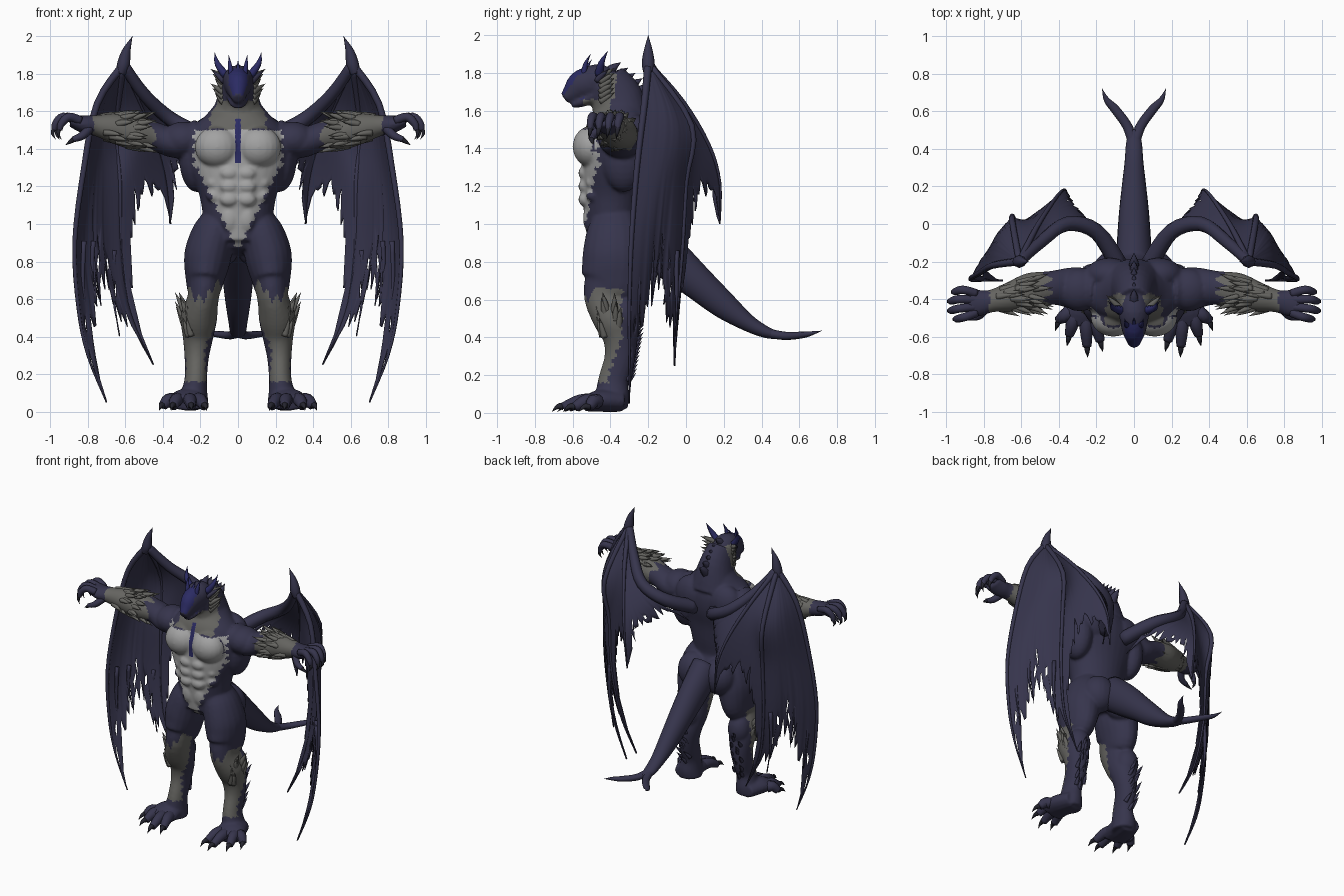
import bpy, bmesh, math, random
from mathutils import Vector

cube = bpy.data.objects.get("Cube")
if cube:
    bpy.data.objects.remove(cube, do_unlink=True)
random.seed(4)
X, Y = Vector((1, 0, 0)), Vector((0, 1, 0))


def material(name, r, g, b):
    m = bpy.data.materials.new(name)
    m.use_nodes = True
    m.diffuse_color = (r, g, b, 1)
    m.node_tree.nodes["Principled BSDF"].inputs["Base Color"].default_value = (r, g, b, 1)
    return m


navy = material("navy hide", .037, .035, .073)
grey = material("grey fur", .13, .128, .118)
pale = material("pale belly", .36, .36, .36)
blue = material("deep blue", .024, .024, .125)
dark = material("dark claw", .018, .018, .028)


def spline(pts, n):
    """Smooth path through points of any dimension."""
    out, last = [], len(pts) - 1
    for i in range(last):
        a, b, c, d = pts[max(i - 1, 0)], pts[i], pts[i + 1], pts[min(i + 2, last)]
        for k in range(n):
            t = k / n
            out.append([q + t * (r - p) / 2 + t * t * (p - 2.5 * q + 2 * r - s / 2)
                        + t ** 3 * (1.5 * (q - r) + (s - p) / 2)
                        for p, q, r, s in zip(a, b, c, d)])
    out.append(list(pts[last]))
    return out


def tube(bm, pts, ref, sides=12, n=4):
    """Elliptical tube; each point is x, y, z and two radii."""
    rows, rings = spline(pts, n), []
    for i, row in enumerate(rows):
        t = Vector(rows[min(i + 1, len(rows) - 1)][:3]) - Vector(rows[max(i - 1, 0)][:3])
        side = ref.cross(t).normalized()
        up = t.cross(side).normalized()
        ring = []
        for k in range(sides):
            a = math.tau * k / sides
            ring.append(bm.verts.new(Vector(row[:3]) + side * math.cos(a) * max(row[3], .001)
                                     + up * math.sin(a) * max(row[4], .001)))
        rings.append(ring)
    for a, b in zip(rings, rings[1:]):
        for k in range(sides):
            j = (k + 1) % sides
            bm.faces.new((a[k], a[j], b[j], b[k]))
    bm.faces.new(rings[0])
    bm.faces.new(rings[-1])


def spike(bm, base, tip, r, lift=(0, 0, 0)):
    base, tip = Vector(base), Vector(tip)
    mid = (base + tip) / 2 + Vector(lift)
    d = (tip - base).normalized()
    tube(bm, [(*base, r, r), (*mid, r * .65, r * .65), (*tip, 0, 0)],
         X if abs(d.x) < .7 else Y, 6, 3)


def ball(bm, centre, radii):
    made = bmesh.ops.create_uvsphere(bm, u_segments=20, v_segments=14, radius=1)["verts"]
    bmesh.ops.scale(bm, vec=radii, verts=made)
    bmesh.ops.translate(bm, vec=centre, verts=made)


def finish(name, bm, mat):
    bmesh.ops.recalc_face_normals(bm, faces=bm.faces)
    me = bpy.data.meshes.new(name)
    bm.to_mesh(me)
    bm.free()
    me.materials.append(mat)
    me.shade_smooth()
    ob = bpy.data.objects.new(name, me)
    bpy.context.collection.objects.link(ob)
    ob.modifiers.new("Mirror", 'MIRROR').use_mirror_merge = False
    return ob


# Body: overlapping muscle forms, fused into one skin
bm = bmesh.new()
tube(bm, [(0, -.38, .85, .08, .1), (0, -.37, .92, .18, .15), (0, -.39, 1.02, .185, .145),
          (0, -.39, 1.15, .205, .16), (0, -.385, 1.28, .255, .17), (0, -.37, 1.4, .28, .18),
          (0, -.36, 1.5, .25, .17), (0, -.35, 1.58, .17, .14), (0, -.35, 1.64, .12, .12)], Y, 32)
tube(bm, [(0, -.33, 1.5, .17, .15), (0, -.365, 1.66, .115, .14), (0, -.43, 1.76, .09, .115)], Y, 24)
ball(bm, (0, -.47, 1.76), (.082, .11, .085))
tube(bm, [(0, -.45, 1.76, .09, .082), (0, -.55, 1.735, .083, .068),
          (0, -.61, 1.69, .052, .045), (0, -.645, 1.665, .028, .028)], X, 20)
tube(bm, [(0, -.47, 1.69, .05, .068), (0, -.56, 1.645, .028, .048), (0, -.605, 1.63, .015, .028)], X)
ball(bm, (.11, -.5, 1.41), (.12, .1, .11))
for z in (1.27, 1.2, 1.13):
    ball(bm, (.047, -.535, z), (.05, .035, .037))
    ball(bm, (.125, -.49, z + .02), (.045, .04, .035))
ball(bm, (.045, -.51, 1.03), (.05, .035, .075))
ball(bm, (.22, -.33, 1.35), (.093, .12, .18))
ball(bm, (.13, -.27, 1.45), (.13, .09, .13))
ball(bm, (.29, -.35, 1.45), (.12, .115, .095))
ball(bm, (.1, -.25, .9), (.12, .11, .13))
tube(bm, [(.2, -.35, 1.46, .1, .11), (.33, -.34, 1.43, .08, .11), (.44, -.34, 1.465, .077, .09),
          (.55, -.36, 1.485, .09, .1), (.66, -.39, 1.51, .08, .08), (.76, -.41, 1.525, .055, .06),
          (.82, -.42, 1.53, .048, .07), (.89, -.42, 1.55, .032, .075)], Y, 20)
tube(bm, [(.1, -.38, 1.08, .06, .09), (.12, -.38, .98, .11, .14), (.155, -.38, .86, .125, .165),
          (.168, -.38, .78, .12, .17), (.178, -.39, .69, .1, .165), (.185, -.42, .61, .083, .12),
          (.208, -.385, .5, .097, .108), (.213, -.35, .4, .082, .09), (.22, -.35, .29, .065, .082),
          (.225, -.385, .17, .06, .08), (.235, -.39, .08, .075, .09), (.235, -.39, .02, .08, .08)], Y, 20)
ball(bm, (.21, -.33, .51), (.08, .08, .11))
tube(bm, [(.24, -.34, .06, .055, .08), (.265, -.45, .065, .06, .1), (.28, -.54, .045, .038, .1)], X, 16)
rough = finish("body_base", bm, navy)
remesh = rough.modifiers.new("Remesh", 'REMESH')
remesh.mode, remesh.voxel_size = 'VOXEL', .01
relax = rough.modifiers.new("Smooth", 'SMOOTH')
relax.factor, relax.iterations = .5, 3
skin = bpy.data.meshes.new_from_object(rough.evaluated_get(bpy.context.evaluated_depsgraph_get()))
bpy.data.objects.remove(rough, do_unlink=True)
skin.materials.clear()
for m in (navy, grey, pale, blue):
    skin.materials.append(m)


def body_colour(c, n):
    x, y, z = abs(c.x), c.y, c.z
    ragged = .01 * math.sin(z * 130)
    if x > .42 and z > 1.3:                                  # forearms
        return 1 if .46 + .03 * math.sin(y * 90) < x < .77 else 0
    if z > 1.66:                                             # head
        if y < -.53 and x < .05 and n.z > .1:
            return 3
        return 1 if -.45 < y < -.37 and z < 1.8 and x > .05 else 0
    if z > 1.5:                                              # throat
        if x < .014 and z < 1.56 and y < -.42:
            return 3
        return 1 if -.54 < y < -.4 and x < .15 + ragged else 0
    if z > .88:                                              # chest and belly wedge
        if x < .014 and z > 1.32 and y < -.4:
            return 3
        width = (z - .88) * .5 + .01 if z < 1.3 else .235
        return 2 if y < -.43 and n.y < 0 and x < width + ragged else 0
    # shins: the fur wraps further round the outside of the leg
    top = .6 + min(14 * (x - .2) ** 2, .08) + .025 * math.sin(x * 130)
    wrap = (-.41 + min(max(z - .2, 0) * .35, .07)) if n.x * c.x > 0 else -.41
    return 1 if .16 < z < top and y < wrap + ragged else 0


for p in skin.polygons:
    p.material_index = body_colour(p.center, p.normal)
skin.shade_smooth()
skin.name = "body"
bpy.context.collection.objects.link(bpy.data.objects.new("body", skin))

# Fingers, toes and their claws
digits, claws = bmesh.new(), bmesh.new()
for y, reach in ((-.35, .95), (-.4, .97), (-.45, .97), (-.495, .94)):
    tube(digits, [(.84, -.42 + (y + .42) * .7, 1.55, .024, .024), (reach - .04, y, 1.57, .023, .023),
                  (reach, y - .01, 1.535, .02, .02), (reach + .01, y - .01, 1.5, .014, .014)], Y, 10)
    spike(claws, (reach + .01, y - .01, 1.51), (reach, y - .02, 1.45), .014, (.012, 0, 0))
tube(digits, [(.79, -.45, 1.51, .026, .026), (.83, -.49, 1.47, .022, .022),
              (.88, -.5, 1.45, .015, .015)], Y, 10)
spike(claws, (.875, -.5, 1.45), (.92, -.49, 1.42), .014)
for x, y in ((.4, -.51), (.345, -.59), (.25, -.65), (.18, -.62)):
    bx, by = .27 + (x - .27) * .55, -.47
    tube(digits, [(bx, by, .06, .04, .04), ((bx + x) / 2, (by + y) / 2, .062, .036, .036),
                  (x, y, .03, .025, .025)], X, 10)
    spike(claws, (x, y, .035), (x + (x - bx) * .35, y - .06, .006), .02, (0, 0, .012))
finish("fingers_and_toes", digits, navy)
finish("claws", claws, dark)

# Forked tail
bm = bmesh.new()
tube(bm, [(0, -.24, .94, .12, .1), (0, -.08, .81, .11, .09), (0, .06, .69, .09, .08),
          (0, .2, .57, .072, .065), (0, .33, .475, .045, .05), (0, .43, .425, .03, .042),
          (0, .5, .41, .018, .025)], X, 20)
tube(bm, [(0, .42, .425, .025, .03), (.035, .52, .408, .022, .026), (.1, .61, .412, .018, .024),
          (.145, .66, .42, .012, .016), (.17, .72, .435, 0, 0)], X)
finish("tail", bm, navy)

# Horns, mane and fur tufts
horns, mane, fur, hair = (bmesh.new() for _ in range(4))
spike(horns, (.035, -.54, 1.79), (.05, -.505, 1.9), .018, (0, -.01, 0))
spike(horns, (.065, -.46, 1.79), (.125, -.415, 1.915), .025, (.015, -.01, 0))
spike(horns, (0, -.55, 1.79), (0, -.5, 1.87), .016)
spike(mane, (.07, -.47, 1.76), (.14, -.41, 1.82), .02)
for i in range(6):                                           # crest down the nape
    y, z = -.43 + i * .038, 1.8 - i * .028
    spike(mane, (0, y, z - .02), (0, y + .085, z + .055), .035, (0, 0, .008))
for i in range(6):                                           # cheek ruff
    z = 1.65 + i * .026
    spike(fur, (.075, -.45, z), (.122 + .012 * (i % 3), -.38, z + .045), .021)
for i in range(40):                                          # forearm tufts sweep to the elbow
    x, a = random.uniform(.52, .73), random.uniform(0, math.tau)
    yc, zc, r = -.36 - (x - .55) * .25, 1.49 + (x - .55) * .15, .088 - max(x - .6, 0) * .2
    c, s = math.cos(a), math.sin(a)
    spike(fur, (x, yc + c * r * .87, zc + s * r * .87),
          (x - .1, yc + c * (r + .035), zc + s * (r + .025)), .02)
for i in range(12):                                          # shin tufts rise to the knee
    z, a = random.uniform(.4, .54), random.uniform(-1.3, .4)
    c, s = math.cos(a), math.sin(a)
    spike(fur, (.21 + c * .075, -.38 + s * .07, z), (.21 + c * .125, -.38 + s * .11, z + .1), .021)
for i in range(14):                                          # calf tufts
    z, x = .15 + i * .024, .22 + .035 * math.sin(i * 2.4)
    y = -.32 + .04 * min(i / 9, 1)
    spike(hair, (x, y, z), (x + .015, y + .055, z + .06), .015)
finish("horns", horns, blue)
finish("mane", mane, navy)
finish("fur_tufts", fur, grey)
finish("calf_tufts", hair, navy)

# Wings: finger bones fanning from the wrist, with torn skin between
wrist = (.61, -.2, 1.85)
outer = [wrist, (.75, -.22, 1.64), (.82, -.26, 1.3), (.87, -.29, .9), (.85, -.3, .55),
         (.8, -.3, .3), (.7, -.3, .05)]
middle = [wrist, (.65, .03, 1.52), (.63, 0, 1.22), (.625, -.02, .85), (.57, -.05, .5), (.45, -.06, .25)]
inner = [wrist, (.52, -.02, 1.65), (.43, .12, 1.42), (.38, .18, 1.22), (.36, .18, 1)]
arm = [wrist, (.5, -.1, 1.69), (.36, 0, 1.56), (.2, -.04, 1.47), (.08, -.22, 1.38)]
root = arm[:-1] + [(.1, -.2, 1.27)]
bones = bmesh.new()
for path, thick, thin in ((outer, .021, .004), (middle, .019, .004), (inner, .018, .003), (arm, .028, .05)):
    last = len(path) - 1
    tube(bones, [(*p, *[thick + (thin - thick) * i / last] * 2) for i, p in enumerate(path)], Y, 8)
tube(bones, [(.625, -.2, 1.8, .025, .025), (*wrist, .034, .034), (.595, -.2, 1.92, .023, .023),
             (.562, -.2, 2, 0, 0)], Y, 8)
finish("wing_bones", bones, navy)


def along(path, t):
    f = t * (len(path) - 1)
    i = min(int(f), len(path) - 2)
    return Vector(path[i]).lerp(Vector(path[i + 1]), f - i)


skinned = bmesh.new()
cols, rows = 24, 22
for left, right, sag, tear, bulge in ((outer, middle, .35, .12, .025), (middle, inner, .45, .08, 0),
                                      (inner, root, .25, .1, 0)):
    a, b, grid = spline(left, 8), spline(right, 8), []
    for i in range(cols + 1):
        u = i / cols
        inside = max(math.sin(math.pi * u), 0)
        torn = random.uniform(-tear, tear) * .6 if 0 < i < cols else 0
        end = min(1 - sag * inside ** .5 - torn, 1)
        column = []
        for j in range(rows + 1):
            f = (j + .3) / (rows + .3)
            spot = along(a, end * f).lerp(along(b, end * f), u)
            swell = bulge * inside * math.sin(math.pi * f)
            column.append(skinned.verts.new(spot + Vector((swell, swell, 0))))
        grid.append(column)
    for i in range(cols):
        for j in range(rows):
            if j < rows * .8 or random.random() > .06:
                skinned.faces.new((grid[i][j], grid[i + 1][j], grid[i + 1][j + 1], grid[i][j + 1]))
# hanging shreds
for x, y, z, drop in ((.82, -.25, .85, .45), (.77, -.18, .85, .25), (.66, -.05, .8, .4)):
    spike(skinned, (x, y, z + .06), (x - .03, y, z - drop), .015, (.02, 0, 0))
wing = finish("wing_membranes", skinned, navy)
wing.modifiers.new("Solidify", 'SOLIDIFY').thickness = .007
